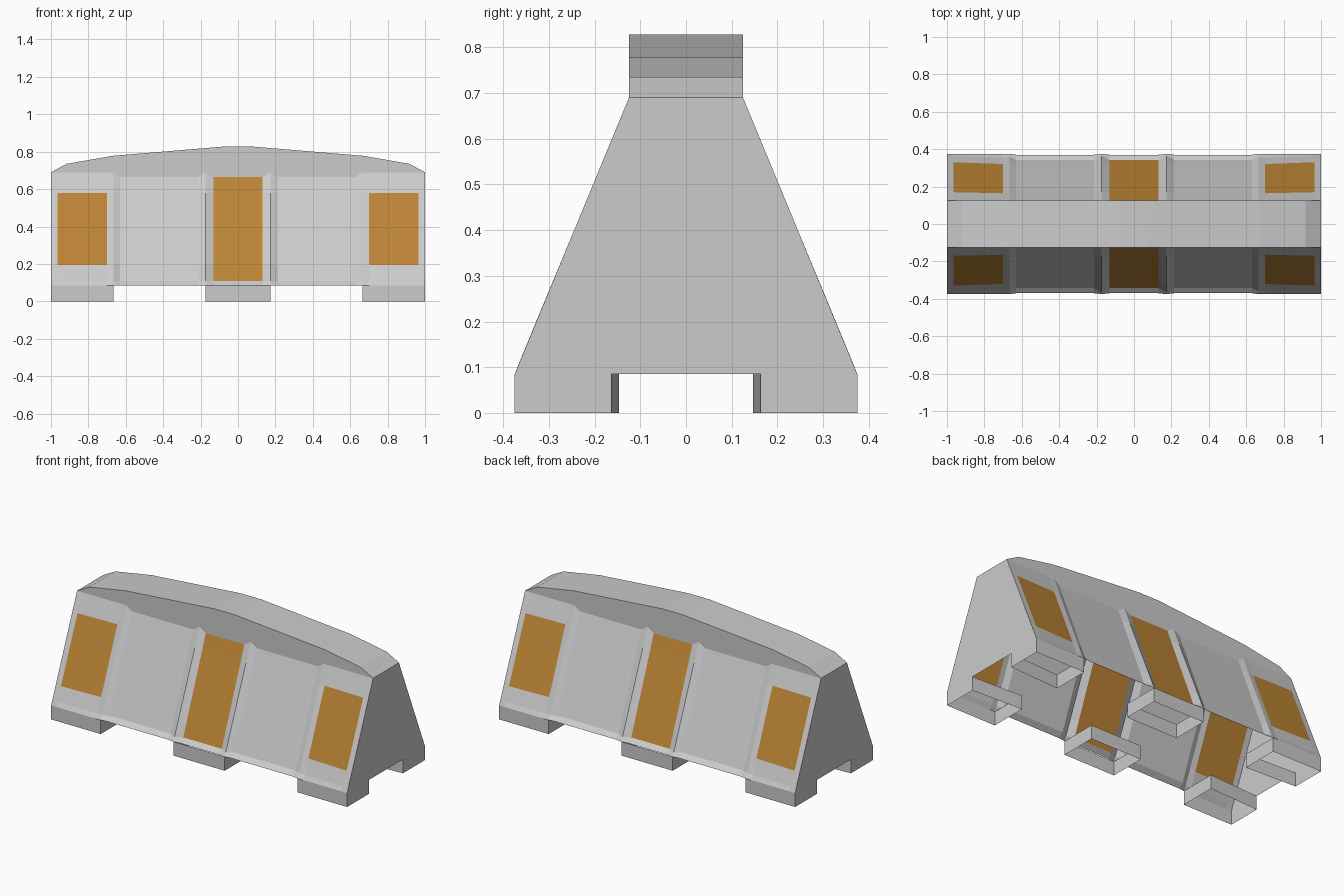
import bpy
from mathutils import Vector

if "Cube" in bpy.data.objects:
    bpy.data.objects.remove(bpy.data.objects["Cube"])

ORANGE = bpy.data.materials.new("orange_panel")
ORANGE.diffuse_color = (0.5, 0.23, 0.035, 1)
ORANGE.use_nodes = True
ORANGE.node_tree.nodes["Principled BSDF"].inputs["Base Color"].default_value = ORANGE.diffuse_color


def make(name, verts, faces, inside, orange=()):
    """Mesh object whose faces all point away from an inside point."""
    me = bpy.data.meshes.new(name)
    vs = [Vector(v) for v in verts]
    out = []
    for f in faces:
        p = [vs[i] for i in f]
        c = sum(p, Vector()) / len(p)
        n = Vector()
        for a, b in zip(p, p[1:] + p[:1]):
            n += (a - c).cross(b - c)
        out.append(f if n.dot(c - Vector(inside)) > 0 else f[::-1])
    me.from_pydata([tuple(v) for v in vs], [], out)
    if orange:
        me.materials.append(None)
        me.materials.append(ORANGE)
        for i in orange:
            me.polygons[i].material_index = 1
    ob = bpy.data.objects.new(name, me)
    bpy.context.collection.objects.link(ob)
    return ob


# Wall columns: x, recess amount (0 = rib surface, 1 = sunken panel)
half = [(0.13, 1), (0.173, 0), (0.215, 1), (0.63, 1), (0.665, 0.25),
        (0.70, 0.45), (0.965, 0), (1.0, 0)]
cols = [(-x, d) for x, d in reversed(half)] + half
# Wall rows: (z, y) on the rib surface and on the sunken panel
rib = [(0.085, 0.375), (0.11, 0.365), (0.195, 0.33), (0.58, 0.17), (0.69, 0.125)]
sunk = [(0.085, 0.37), (0.11, 0.342), (0.195, 0.309), (0.58, 0.157), (0.664, 0.125)]
# Crown outline
crown_half = [(0.07, 0.828), (0.67, 0.778), (0.917, 0.735), (1.0, 0.69)]
crown = [(-x, z) for x, z in reversed(crown_half)] + crown_half

N = len(cols)
CENTRE = (0, 0, 0.3)


def wall_point(i, r, s):
    x, d = cols[i]
    if r in (0, 4) and d < 1:
        d = 0
    z = rib[r][0] + d * (sunk[r][0] - rib[r][0])
    y = rib[r][1] + d * (sunk[r][1] - rib[r][1])
    return (x, s * y, z)


for side, s in (("front", -1), ("back", 1)):
    # Sloped wall with ribs, sunken panels and orange plates
    verts = [wall_point(i, r, s) for r in range(5) for i in range(N)]
    faces, orange = [], []
    for r in range(4):
        for i in range(N - 1):
            mid = abs(cols[i][0] + cols[i + 1][0]) / 2
            if (mid < 0.1 and r >= 1) or (0.75 < mid < 0.9 and r == 2):
                orange.append(len(faces))
            a = r * N + i
            faces.append((a, a + 1, a + N + 1, a + N))
    make(side + "_wall", verts, faces, CENTRE, orange)

    # Upright face of the crown, following the notched wall top
    loop = [wall_point(i, 4, s) for i in range(N)]
    loop += [(x, s * 0.125, z) for x, z in crown[-2:0:-1]]
    make(side + "_crown_face", loop, [tuple(range(len(loop)))], CENTRE)

    # Hollow feet, open underneath
    for label, x0, x1, y0, y1 in (("left", -1, -0.665, 0.163, 0.147),
                                  ("middle", -0.173, 0.173, 0.15, 0.15),
                                  ("right", 0.665, 1, 0.147, 0.163)):
        plan = [(x0, 0.375), (x1, 0.375), (x1, y1), (x0, y0)]
        verts = [(x, s * y, z) for z in (0, 0.085) for x, y in plan]
        faces = [(k, (k + 1) % 4, (k + 1) % 4 + 4, k + 4) for k in range(4)
                 if not (x1 == 1 and k == 1) and not (x0 == -1 and k == 3)]
        make(f"{side}_{label}_foot", verts, faces, ((x0 + x1) / 2, s * 0.26, 0.04))

# Crown top strip
verts = [(x, y, z) for y in (-0.125, 0.125) for x, z in crown]
M = len(crown)
make("crown_top", verts, [(i, i + 1, i + 1 + M, i + M) for i in range(M - 1)], CENTRE)

# End walls, including the outer faces of the end feet
prof = [(0.163, 0.085), (0.163, 0), (0.375, 0), (0.375, 0.085), (0.125, 0.69)]
outline = prof + [(-y, z) for y, z in reversed(prof)]
for label, x in (("left", -1), ("right", 1)):
    make(label + "_end_wall", [(x, y, z) for y, z in outline],
         [tuple(range(len(outline)))], CENTRE)
